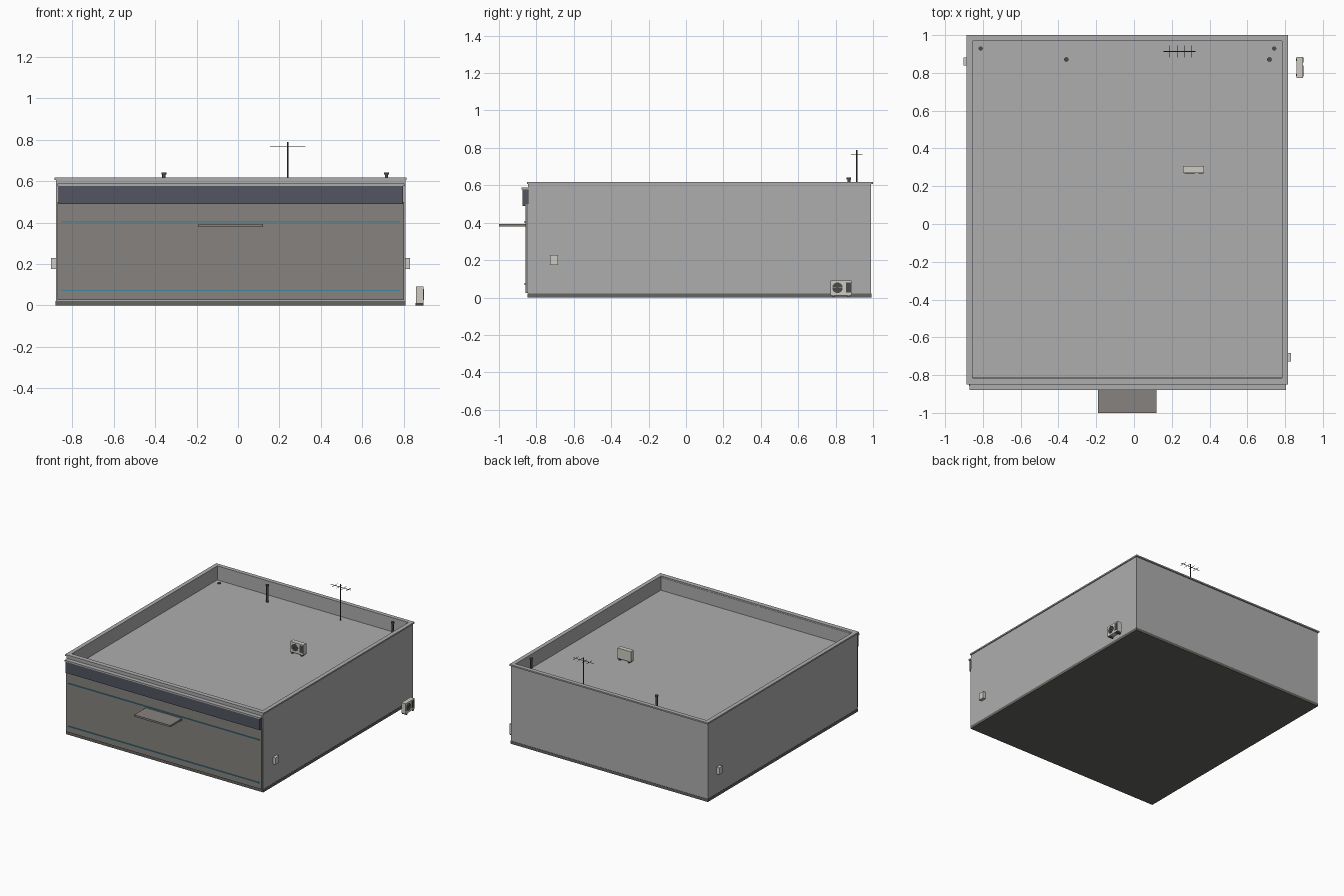
import bpy, math
from mathutils import Matrix, Vector

if "Cube" in bpy.data.objects:
    bpy.data.objects.remove(bpy.data.objects["Cube"])

def mat(name, r, g, b):
    m = bpy.data.materials.new(name)
    m.diffuse_color = (r, g, b, 1)
    m.use_nodes = True
    m.node_tree.nodes["Principled BSDF"].inputs["Base Color"].default_value = m.diffuse_color
    return m

CONCRETE = mat("concrete", .42, .42, .42)
FACADE = mat("facade", .24, .225, .21)
DARK = mat("dark_metal", .07, .07, .07)
SIGN = mat("sign_slate", .085, .09, .12)
BLUE = mat("blue_trim", .06, .24, .34)
CREAM = mat("cream_casing", .62, .60, .55)
FLOOR = mat("floor_grey", .13, .13, .12)

def add_mesh(name, verts, faces, material, M=Matrix()):
    me = bpy.data.meshes.new(name)
    me.from_pydata([M @ Vector(v) for v in verts], [], faces)
    me.materials.append(material)
    ob = bpy.data.objects.new(name, me)
    bpy.context.collection.objects.link(ob)
    return ob

def box(name, x, y, z, material, M=Matrix()):
    verts = [(a, b, c) for c in z for b in y for a in x]
    faces = [(0, 2, 3, 1), (4, 5, 7, 6), (0, 1, 5, 4), (2, 6, 7, 3), (0, 4, 6, 2), (1, 3, 7, 5)]
    return add_mesh(name, verts, faces, material, M)

def ring(name, outer, inner, z, material):
    # rectangular frame; outer and inner are (x0, x1, y0, y1)
    verts = []
    for h in z:
        for x0, x1, y0, y1 in (outer, inner):
            verts += [(x0, y0, h), (x1, y0, h), (x1, y1, h), (x0, y1, h)]
    faces = []
    for i in range(4):
        j = (i + 1) % 4
        faces += [(i, j, 8 + j, 8 + i), (4 + j, 4 + i, 12 + i, 12 + j),
                  (8 + i, 8 + j, 12 + j, 12 + i), (j, i, 4 + i, 4 + j)]
    return add_mesh(name, verts, faces, material)

def rod(name, p, q, r, material, n=12, M=Matrix()):
    p, q = M @ Vector(p), M @ Vector(q)
    d = q - p
    bpy.ops.mesh.primitive_cylinder_add(vertices=n, radius=r, depth=d.length, location=(p + q) / 2,
                                        rotation=d.to_track_quat('Z', 'Y').to_euler())
    ob = bpy.context.object
    ob.name = name
    ob.data.materials.append(material)
    bpy.ops.object.shade_smooth_by_angle(angle=math.radians(40))
    return ob

# building body, parapet and coping
ROOF = .507
box("base_plinth", (-.882, .81), (-.848, .992), (0, .022), FLOOR)
box("wall_block", (-.88, .808), (-.845, .99), (.022, ROOF), CONCRETE)
inner = (-.857, .785, -.812, .97)
ring("parapet", (-.88, .808, -.845, .99), inner, (ROOF, .606), CONCRETE)
ring("parapet_coping", (-.887, .815, -.85, 1.0), (-.855, .783, -.814, .968), (.606, .617), CONCRETE)

# front facade, trims, sign band and canopy
box("facade_panel", (-.873, .803), (-.858, -.84), (.025, .5), FACADE)
for i, z in enumerate((.072, .404)):
    box(f"facade_trim_{i}", (-.853, .783), (-.865, -.85), (z - .003, z + .003), BLUE)
box("sign_band", (-.866, .797), (-.874, -.84), (.489, .577), SIGN)
box("sign_ledge", (-.872, .804), (-.879, -.84), (.577, .588), CONCRETE)
box("door_canopy", (-.19, .12), (-1.0, -.85), (.379, .393), FACADE)

# wall vent boxes
box("vent_box_right", (.806, .832), (-.728, -.684), (.175, .228), CREAM)
box("vent_box_left", (-.903, -.878), (.84, .882), (.175, .228), CREAM)

# air conditioners, built facing -y then placed
def air_conditioner(name, loc, turn):
    M = Matrix.Translation(loc) @ Matrix.Rotation(turn, 4, 'Z')
    box(name + "_case", (-.056, .056), (-.018, .018), (.01, .09), CREAM, M)
    for s in (-1, 1):
        box(name + "_foot", (s * .04 - .006, s * .04 + .006), (-.02, .02), (0, .011), DARK, M)
    c = Vector((-.019, 0, .052))
    at = lambda x, y, z: c + Vector((x, y, z))
    rod(name + "_fan_disc", at(0, -.017, 0), at(0, -.0195, 0), .028, DARK, 24, M)
    rod(name + "_fan_hub", at(0, -.019, 0), at(0, -.0215, 0), .006, DARK, 12, M)
    for k in range(4):
        a = k * math.pi / 4
        dx, dz = .027 * math.cos(a), .027 * math.sin(a)
        rod(name + "_guard_bar", at(-dx, -.0203, -dz), at(dx, -.0203, dz), .0008, CONCRETE, 6, M)
    box(name + "_side_grille", (.026, .053), (-.0205, -.016), (.026, .08), DARK, M)

air_conditioner("ground_unit", (.877, .829, 0), math.pi / 2)
air_conditioner("roof_unit", (.315, .288, ROOF), 0)

# roof vent pipes with caps, and corner drains
for i, x in enumerate((-.358, .717)):
    rod(f"vent_pipe_{i}", (x, .871, ROOF), (x, .871, .634), .008, DARK)
    rod(f"vent_cap_{i}", (x, .871, .632), (x, .871, .642), .012, DARK)
for i, x in enumerate((-.812, .742)):
    rod(f"roof_drain_{i}", (x, .929, ROOF - .002), (x, .929, ROOF + .006), .012, DARK)

# aerial
Y = .913
rod("aerial_mast", (.24, Y, ROOF), (.24, Y, .789), .003, DARK, 8)
rod("aerial_boom", (.155, Y, .766), (.325, Y, .766), .002, DARK, 8)
for i in range(4):
    x = .19 + i * .039
    rod(f"aerial_element_{i}", (x, Y - .031, .766), (x, Y + .031, .766), .0015, DARK, 6)
